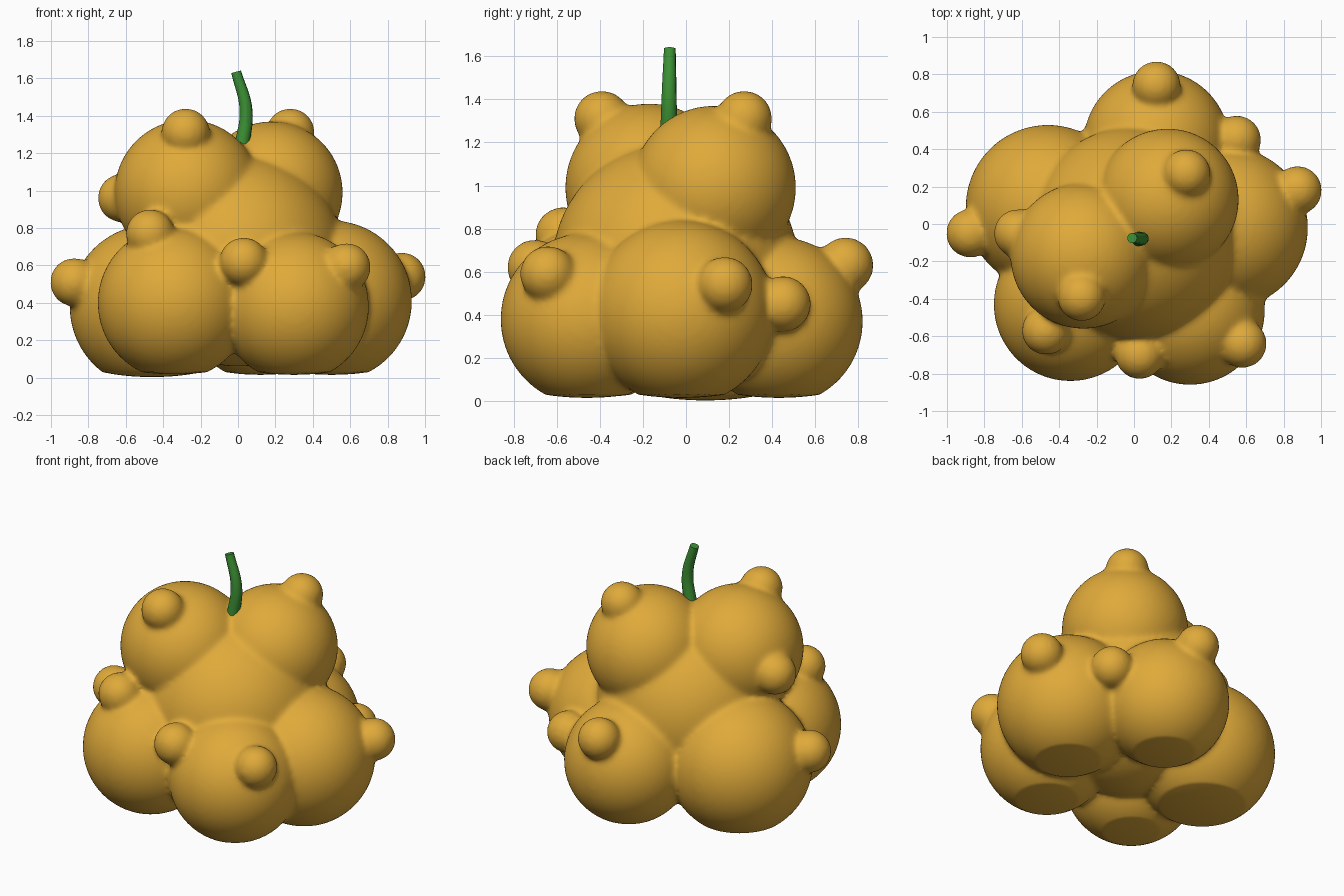
import bpy
import bmesh
from mathutils import Matrix, Vector

cube = bpy.data.objects.get("Cube")
if cube:
    bpy.data.objects.remove(cube, do_unlink=True)


def make_material(name, colour):
    mat = bpy.data.materials.new(name)
    mat.use_nodes = True
    mat.diffuse_color = colour
    for node in mat.node_tree.nodes:
        if node.type == 'BSDF_PRINCIPLED':
            node.inputs["Base Color"].default_value = colour
    return mat


def link_object(name, data, mat):
    obj = bpy.data.objects.new(name, data)
    bpy.context.scene.collection.objects.link(obj)
    data.materials.clear()
    data.materials.append(mat)
    return obj


def evaluated_mesh(obj):
    graph = bpy.context.evaluated_depsgraph_get()
    return bpy.data.meshes.new_from_object(obj.evaluated_get(graph))


golden = make_material("golden skin", (0.74, 0.40, 0.042, 1))
green = make_material("green stem", (0.045, 0.28, 0.035, 1))

# Swollen lobes around a core: x, y, z, radius
core = [(0, -.05, .63, .57)]
lower_lobes = [
    (-.34, -.43, .4, .41),
    (.3, -.46, .38, .4),
    (.5, -.02, .41, .43),
    (.12, .43, .37, .39),
    (-.46, .09, .38, .44),
]
upper_lobes = [
    (-.27, -.17, .99, .39),
    (.18, .13, .99, .38),
]

# Small warts sitting on the lobes: x, y, z
wart_radius = .13
warts = [
    (-.875, -.05, .51),
    (-.28, -.39, 1.31),
    (-.62, -.05, .96),
    (-.47, -.57, .77),
    (.03, -.7, .62),
    (.58, -.64, .59),
    (.875, .18, .54),
    (.55, .45, .45),
    (.12, .74, .63),
    (.28, .27, 1.31),
]
balls = core + lower_lobes + upper_lobes + [w + (wart_radius,) for w in warts]

# Fuse all balls into one softly creased skin
bm = bmesh.new()
for x, y, z, radius in balls:
    bmesh.ops.create_icosphere(bm, subdivisions=5, radius=radius,
                               matrix=Matrix.Translation((x, y, z)))
source = bpy.data.meshes.new("ball_source")
bm.to_mesh(source)
bm.free()
temp = link_object("ball_source", source, golden)
remesh = temp.modifiers.new("fuse", 'REMESH')
remesh.mode = 'VOXEL'
remesh.voxel_size = .016
soften = temp.modifiers.new("soften", 'SMOOTH')
soften.factor = .5
soften.iterations = 12
bpy.context.view_layer.update()
skin = evaluated_mesh(temp)
bpy.data.objects.remove(temp, do_unlink=True)

# Press the underside nearly flat so the body rests on the ground
rim = .03
for vert in skin.vertices:
    if vert.co.z < rim:
        vert.co.z = max(0, rim + (vert.co.z - rim) * .3)
skin.name = "gourd_body"
body = link_object("gourd_body", skin, golden)
for poly in skin.polygons:
    poly.use_smooth = True

# Curved, tapering stem swept along a path
path = bpy.data.curves.new("stem_path", 'CURVE')
path.dimensions = '3D'
path.bevel_depth = .04
path.bevel_resolution = 4
path.use_fill_caps = True
path.resolution_u = 8
spline = path.splines.new('BEZIER')
points = [((.02, -.08, 1.23), 1), ((.043, -.078, 1.43), .86), ((-.01, -.075, 1.635), .68)]
spline.bezier_points.add(len(points) - 1)
for point, (position, width) in zip(spline.bezier_points, points):
    point.co = Vector(position)
    point.radius = width
    point.handle_left_type = point.handle_right_type = 'AUTO'
sweep = link_object("stem_path", path, green)
bpy.context.view_layer.update()
stem_mesh = evaluated_mesh(sweep)
bpy.data.objects.remove(sweep, do_unlink=True)
stem_mesh.name = "stem"
stem = link_object("stem", stem_mesh, green)

# Smooth sides with a crisp cut end
bpy.ops.object.select_all(action='DESELECT')
stem.select_set(True)
bpy.context.view_layer.objects.active = stem
bpy.ops.object.shade_smooth_by_angle()
